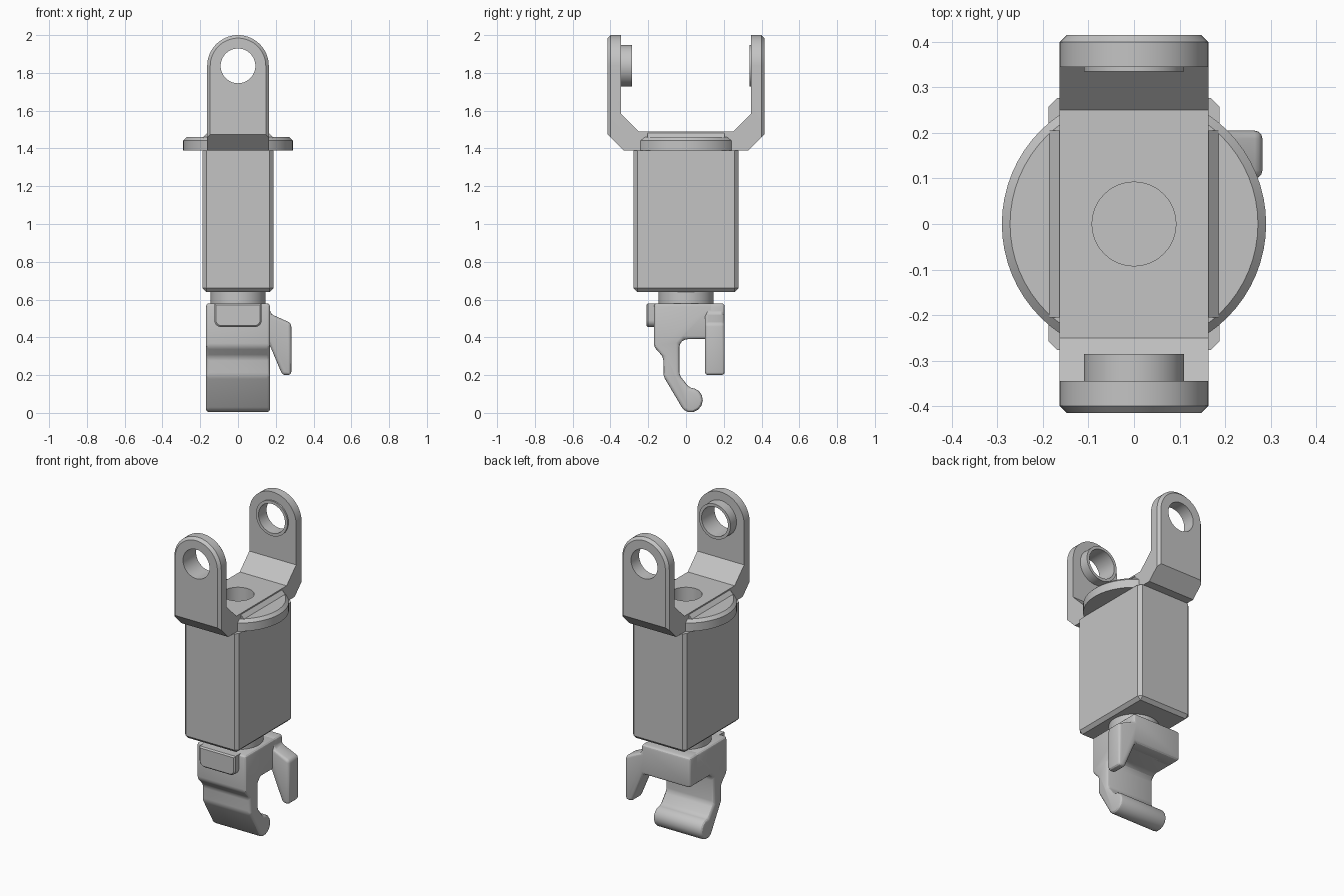
import bpy, bmesh
from math import sin, cos, radians
from mathutils import Vector

cube = bpy.data.objects.get("Cube")
if cube:
    bpy.data.objects.remove(cube, do_unlink=True)

grey = bpy.data.materials.new("plain grey")
grey.use_nodes = True
colour = (0.55, 0.55, 0.55, 1)
grey.diffuse_color = colour
grey.node_tree.nodes["Principled BSDF"].inputs["Base Color"].default_value = colour


def arc(cx, cy, r, start, end, steps):
    """Points along a circular arc, angles in degrees."""
    angles = [radians(start + (end - start) * i / steps) for i in range(steps + 1)]
    return [(cx + r * cos(a), cy + r * sin(a)) for a in angles]


def prism(name, profile, axis, lo, hi, chamfer=0, pick=None):
    """Extrude a 2D profile along an axis, optionally chamfering picked edges."""
    place = {"x": lambda p, d: (d, p[0], p[1]),
             "y": lambda p, d: (p[0], d, p[1]),
             "z": lambda p, d: (p[0], p[1], d)}[axis]
    bm = bmesh.new()
    face = bm.faces.new([bm.verts.new(place(p, lo)) for p in profile])
    top = bmesh.ops.extrude_face_region(bm, geom=[face])["geom"]
    shift = Vector(place((0, 0), hi - lo))
    bmesh.ops.translate(bm, vec=shift, verts=[v for v in top if isinstance(v, bmesh.types.BMVert)])
    bmesh.ops.recalc_face_normals(bm, faces=bm.faces)
    if chamfer:
        edges = [e for e in bm.edges if pick(e.verts[0].co, e.verts[1].co)]
        bmesh.ops.bevel(bm, geom=edges, offset=chamfer, segments=1,
                        affect="EDGES", clamp_overlap=True)
    mesh = bpy.data.meshes.new(name)
    bm.to_mesh(mesh)
    bm.free()
    mesh.materials.append(grey)
    obj = bpy.data.objects.new(name, mesh)
    bpy.context.collection.objects.link(obj)
    return obj


def activate(obj):
    bpy.ops.object.select_all(action="DESELECT")
    obj.select_set(True)
    bpy.context.view_layer.objects.active = obj


def combine(obj, tool, operation):
    """Apply a boolean and discard the helper."""
    mod = obj.modifiers.new("cut", "BOOLEAN")
    mod.operation, mod.object, mod.solver = operation, tool, "EXACT"
    activate(obj)
    bpy.ops.object.modifier_apply(modifier=mod.name)
    bpy.data.objects.remove(tool, do_unlink=True)


def soften(obj, width):
    """Round the sharp edges."""
    mod = obj.modifiers.new("round", "BEVEL")
    mod.width, mod.segments = width, 3
    mod.limit_method, mod.angle_limit = "ANGLE", radians(30)
    mod.use_clamp_overlap = False
    activate(obj)
    bpy.ops.object.modifier_apply(modifier=mod.name)


def circle(cx, cy, r, steps=48):
    return arc(cx, cy, r, 0, 360, steps)[:-1]


def rect(a, b):
    return [(-a, -b), (a, -b), (a, b), (-a, b)]


BODY_TOP, EYE_Z, ARM_W, HOLE = 1.39, 1.837, 0.163, 0.092

# Main body, square at the top and chamfered elsewhere
body = prism("body", rect(0.188, 0.277), "z", 0.64, BODY_TOP, 0.02,
             lambda a, b: min(a.z, b.z) < 1)
neck = prism("neck", circle(0, 0, 0.145), "z", 0.56, 0.66)

# Round flange under the fork, chamfered on its upper rim
flange = prism("flange", circle(0, 0, 0.29, 64), "z", BODY_TOP, 1.46, 0.018,
               lambda a, b: min(a.z, b.z) > 1.45)
combine(flange, prism("flange_cutter", circle(0, 0, HOLE), "z", 1.3, 1.6), "DIFFERENCE")

# Fork: side profile trimmed by a rounded front silhouette
half = [(0.33, BODY_TOP), (0.415, 1.475), (0.415, 2.1), (0.345, 2.1), (0.345, 1.585), (0.25, 1.49)]
fork = prism("fork", half + [(-y, z) for y, z in reversed(half)], "x", -0.3, 0.3)
arch = arc(0, EYE_Z, ARM_W, 0, 180, 32) + [(-ARM_W, 1.2), (ARM_W, 1.2)]
combine(fork, prism("fork_trim", arch, "y", -0.415, 0.415, 0.016,
                    lambda a, b: abs(a.y - b.y) < 0.01), "INTERSECT")

# Pivot bosses inside the two arms
for name, lo, hi in (("front_boss", -0.36, -0.285), ("back_boss", 0.335, 0.36)):
    combine(fork, prism(name, circle(0, EYE_Z, 0.11), "y", lo, hi), "UNION")
combine(fork, prism("eye_cutter", circle(0, EYE_Z, HOLE), "y", -1, 1), "DIFFERENCE")
combine(fork, prism("base_cutter", circle(0, 0, HOLE), "z", 1.3, 1.6), "DIFFERENCE")

# Chamfer strips joining fork and flange
for name, s in (("left_strip", 1), ("right_strip", -1)):
    prism(name, [(s * 0.15, 1.45), (s * 0.185, 1.45), (s * 0.185, 1.46),
                 (s * ARM_W, 1.482), (s * 0.15, 1.482)], "y", -0.205, 0.205)

# Hook with a rounded tip
hook_profile = ([(-0.17, 0.58), (-0.17, 0.35), (-0.12, 0.295), (-0.12, 0.195)]
                + arc(0.024, 0.068, 0.065, 235, 455, 9)
                + [(-0.035, 0.2), (-0.035, 0.365), (-0.01, 0.39), (0.15, 0.39), (0.15, 0.58)])
soften(prism("hook", hook_profile, "x", -0.17, 0.17), 0.018)

# Rear bar with a side finger hanging down
finger_profile = [(-0.17, 0.58), (0.17, 0.58), (0.17, 0.525), (0.282, 0.475), (0.282, 0.2),
                  (0.235, 0.2), (0.155, 0.39), (-0.17, 0.39)]
soften(prism("side_finger", finger_profile, "y", 0.1, 0.205), 0.018)

# Front tab with rounded lower corners
tab_profile = ([(0.125, 0.58), (-0.125, 0.58)] + arc(-0.09, 0.49, 0.035, 180, 270, 6)
               + arc(0.09, 0.49, 0.035, 270, 360, 6))
prism("front_tab", tab_profile, "y", -0.21, -0.15, 0.008,
      lambda a, b: max(a.y, b.y) < -0.2)

# Smooth the curves and keep the edges crisp
for obj in bpy.context.collection.objects:
    if obj.type == "MESH" and grey.name in obj.data.materials:
        activate(obj)
        bpy.ops.object.shade_smooth_by_angle(angle=radians(28))
